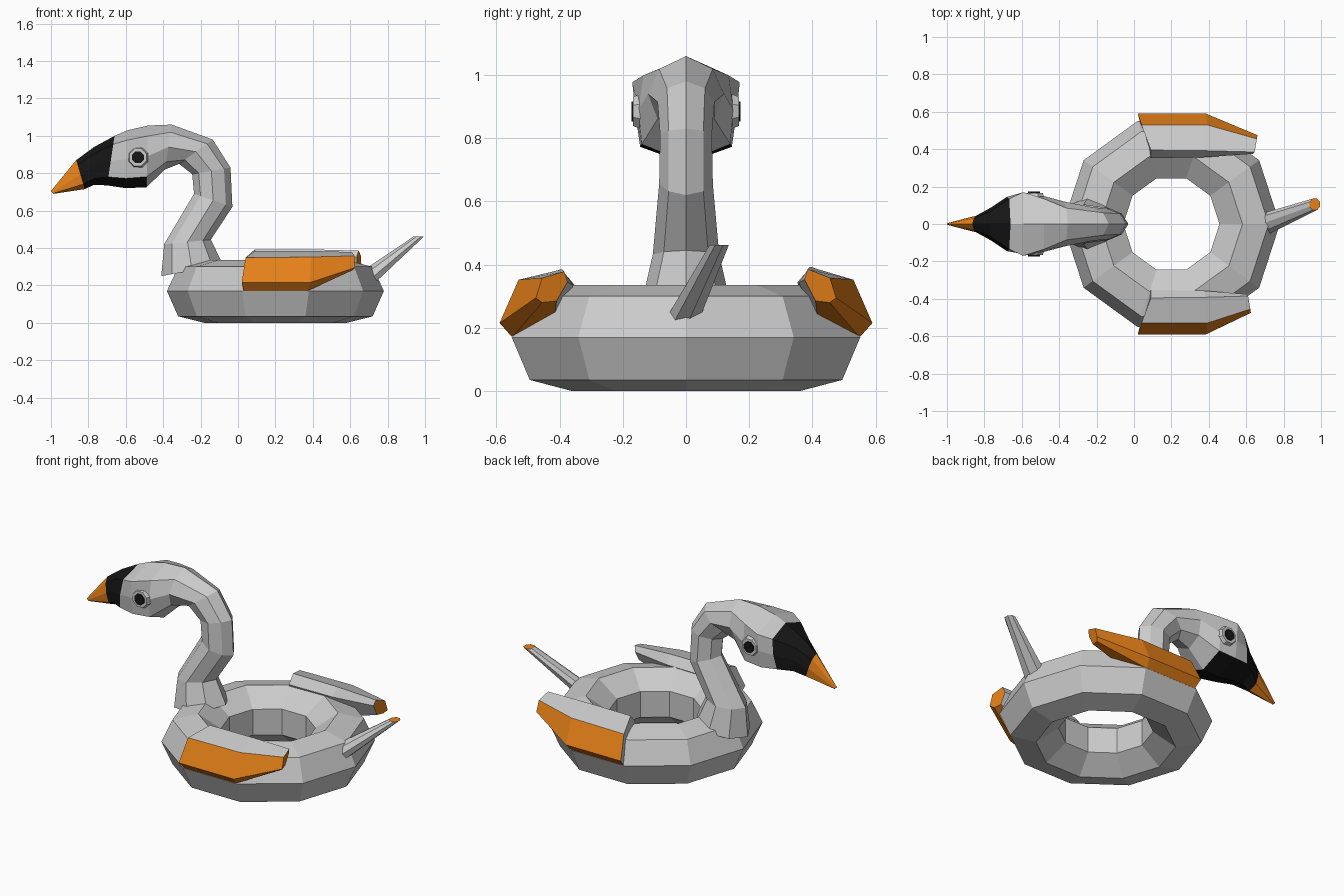
import bpy, bmesh
from math import cos, sin, pi

if "Cube" in bpy.data.objects:
    bpy.data.objects.remove(bpy.data.objects["Cube"])


def material(name, colour):
    m = bpy.data.materials.new(name)
    m.diffuse_color = colour
    m.use_nodes = True
    m.node_tree.nodes["Principled BSDF"].inputs["Base Color"].default_value = m.diffuse_color
    return m


MATS = [material("grey", (0.8, 0.8, 0.8, 1)),
        material("orange", (0.8, 0.22, 0.01, 1)),
        material("black", (0.008, 0.008, 0.008, 1))]
GREY, ORANGE, BLACK = range(3)


def loft(name, rings, colour=lambda i, j: GREY, loop=False, caps=(GREY, GREY)):
    """Skin a list of equal-sized rings; colour(i, j) picks the face colour."""
    bm = bmesh.new()
    vs = [[bm.verts.new(p) for p in r] for r in rings]
    n, k = len(vs), len(vs[0])
    for i in range(n if loop else n - 1):
        a, b = vs[i], vs[(i + 1) % n]
        for j in range(k):
            q = (j + 1) % k
            bm.faces.new((a[j], a[q], b[q], b[j])).material_index = colour(i, j)
    if not loop:
        for ring, c in zip((vs[0], vs[-1]), caps):
            bm.faces.new(ring).material_index = c
    bmesh.ops.recalc_face_normals(bm, faces=bm.faces)
    me = bpy.data.meshes.new(name)
    bm.to_mesh(me)
    bm.free()
    for m in MATS:
        me.materials.append(m)
    ob = bpy.data.objects.new(name, me)
    bpy.context.collection.objects.link(ob)
    return ob


# Float ring: seven-point profile swept round ten sides
profile = [(0.38, 0), (0.52, 0.035), (0.58, 0.17), (0.52, 0.30),
           (0.38, 0.335), (0.257, 0.245), (0.257, 0.09)]
loft("float_ring", [[(0.2 + r * cos(a * pi / 5), r * sin(a * pi / 5), z)
                     for r, z in profile] for a in range(10)], loop=True)


# Neck, head and beak: (back x, z, throat x, z, upper / middle / lower half width)
sections = [
    (-0.08, 0.31, -0.41, 0.25, 0.10, 0.14, 0.10),
    (-0.145, 0.445, -0.395, 0.42, 0.07, 0.105, 0.07),
    (-0.03, 0.62, -0.235, 0.69, 0.055, 0.085, 0.055),
    (-0.04, 0.83, -0.245, 0.795, 0.055, 0.082, 0.055),
    (-0.135, 0.98, -0.315, 0.85, 0.06, 0.09, 0.06),
    (-0.355, 1.06, -0.39, 0.82, 0.085, 0.12, 0.09),
    (-0.48, 1.055, -0.49, 0.725, 0.135, 0.15, 0.14),
    (-0.59, 1.03, -0.60, 0.72, 0.17, 0.16, 0.145),
    (-0.66, 1.0, -0.70, 0.735, 0.135, 0.145, 0.13),
    (-0.77, 0.94, -0.77, 0.738, 0.065, 0.085, 0.085),
    (-0.865, 0.87, -0.82, 0.715, 0.03, 0.045, 0.045),
    (-1.0, 0.705, -0.985, 0.69, 0.004, 0.006, 0.004)]


def head_ring(s):
    def at(t, y):
        return (s[2] + (s[0] - s[2]) * t, y, s[3] + (s[1] - s[3]) * t)
    side = list(zip((0.83, 0.5, 0.17), s[4:]))
    return ([at(1, 0)] + [at(t, w) for t, w in side] + [at(0, 0)]
            + [at(t, -w) for t, w in reversed(side)])


def head_colour(i, j):
    if i >= 10:
        return ORANGE
    if i >= 8 or (i >= 6 and j in (3, 4)):
        return BLACK
    return GREY


loft("neck_and_head", [head_ring(s) for s in sections], head_colour,
     caps=(GREY, ORANGE))


# Eyes: raised octagonal rim with a black pupil
def disc(x, y, z, r):
    return [(x + r * cos((k + 0.5) * pi / 4), y, z + r * sin((k + 0.5) * pi / 4))
            for k in range(8)]


for label, s in (("left", 1), ("right", -1)):
    loft(f"{label}_eye_rim", [disc(-0.535, s * 0.12, 0.885, 0.07),
                              disc(-0.535, s * 0.167, 0.885, 0.05)])
    loft(f"{label}_pupil", [disc(-0.535, s * 0.14, 0.885, 0.034),
                            disc(-0.535, s * 0.173, 0.885, 0.034)],
         lambda i, j: BLACK, caps=(BLACK, BLACK))


# Tail: leaning spike with an orange tip
def oval(cx, cy, cz, rx, ry):
    return [(cx + rx * cos((k + 0.5) * pi / 4), cy + ry * sin((k + 0.5) * pi / 4), cz)
            for k in range(8)]


loft("tail", [oval(0.665, -0.012, 0.225, 0.085, 0.058),
              oval(0.967, 0.105, 0.462, 0.03, 0.033)], caps=(GREY, ORANGE))


# Wings: padded panels with orange outer sides and ends
wing = [
    [(0.03, 0.55, 0.17), (0.02, 0.59, 0.215), (0.04, 0.53, 0.348),
     (0.09, 0.395, 0.385), (0.09, 0.352, 0.335), (0.07, 0.42, 0.2)],
    [(0.37, 0.55, 0.17), (0.385, 0.59, 0.215), (0.39, 0.53, 0.352),
     (0.38, 0.392, 0.385), (0.38, 0.357, 0.335), (0.38, 0.42, 0.2)],
    [(0.61, 0.455, 0.28), (0.625, 0.475, 0.295), (0.622, 0.455, 0.358),
     (0.61, 0.385, 0.378), (0.60, 0.375, 0.345), (0.60, 0.41, 0.285)]]


def wing_colour(i, j):
    return ORANGE if j in (0, 1, 5) else GREY


for label, s, stretch in (("left", 1, 0.035), ("right", -1, 0)):
    rings = [[(x + (stretch if i == 2 else 0), s * y, z + (0.008 if s > 0 and j in (3, 4) else 0))
              for j, (x, y, z) in enumerate(r)] for i, r in enumerate(wing)]
    loft(f"{label}_wing", rings, wing_colour, caps=(GREY, ORANGE))
